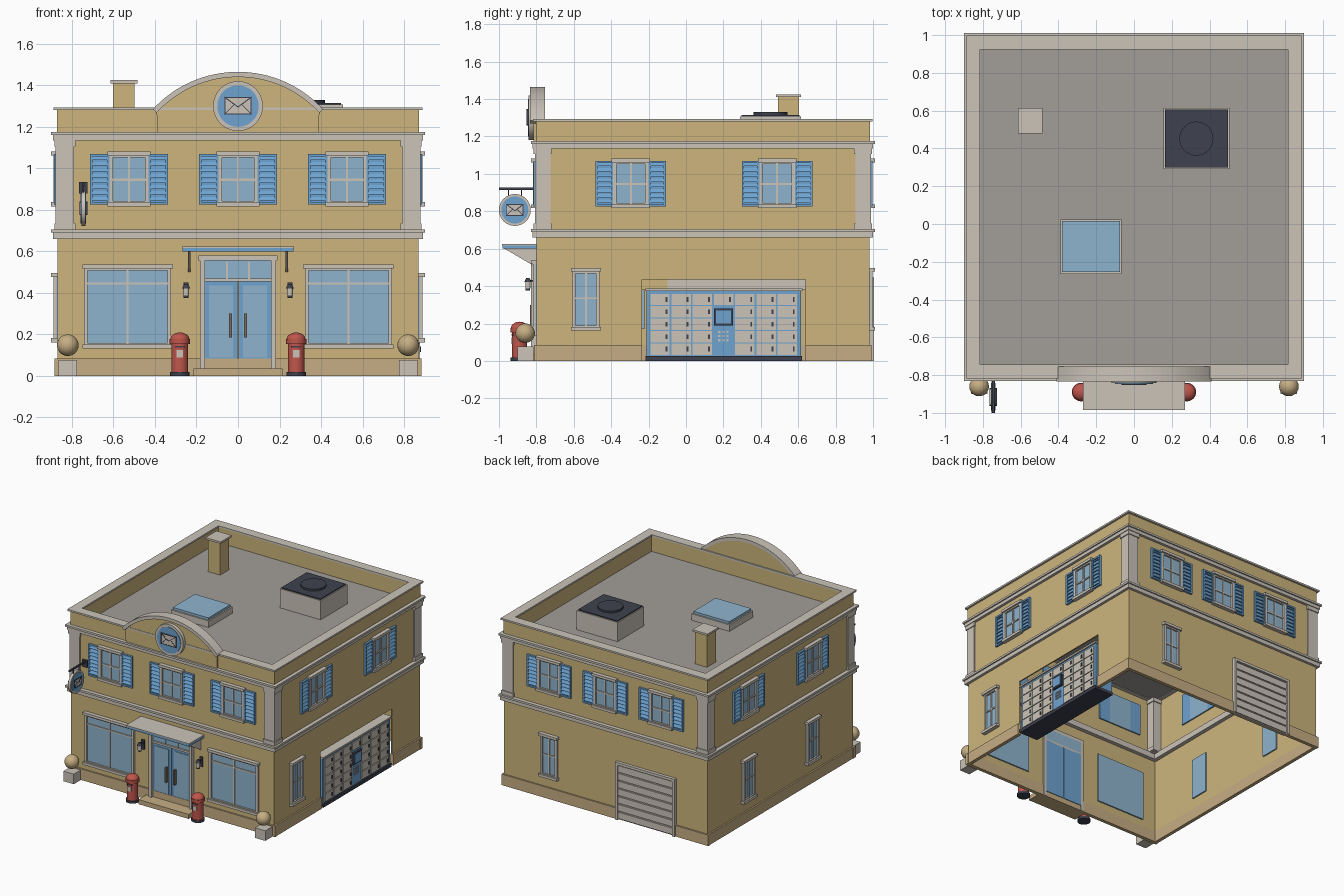
import bpy, bmesh, math
from mathutils import Vector, Matrix

cube = bpy.data.objects.get("Cube")
if cube:
    bpy.data.objects.remove(cube)


def material(name, rgb):
    lin = [((c / 255 + .055) / 1.055) ** 2.4 for c in rgb] + [1]
    m = bpy.data.materials.new(name)
    m.use_nodes = True
    m.diffuse_color = lin
    node = next(n for n in m.node_tree.nodes if n.type == 'BSDF_PRINCIPLED')
    node.inputs["Base Color"].default_value = lin
    return m


MATS = {n: material(n, c) for n, c in dict(
    wall_yellow=(205, 181, 125), plinth_tan=(198, 174, 132), pale_stone=(203, 196, 185),
    roof_grey=(162, 157, 152), trim_blue=(110, 163, 208), glass_blue=(143, 180, 206),
    dark_iron=(62, 65, 78), post_red=(192, 86, 76), bronze=(120, 108, 95)).items()}
WALL, TAN, STONE, ROOF, BLUE, GLASS, DARK, RED, BRONZE = MATS.values()

# Wall planes: origin, direction along the wall, outward direction
X, Y, Z = Vector((1, 0, 0)), Vector((0, 1, 0)), Vector((0, 0, 1))
FRONT, BACK = (-.8 * Y, X, -Y), (.98 * Y, X, Y)
RIGHT, LEFT = (.87 * X, Y, X), (-.87 * X, Y, -X)
WORLD = (0 * X, X, Y)
ACROSS = (0 * X, Y, X)


class Part:
    """Collects solids into one object."""

    def __init__(self, name):
        self.name, self.bm, self.mats = name, bmesh.new(), []

    def paint(self, verts, mat):
        if mat not in self.mats:
            self.mats.append(mat)
        for f in {f for v in verts for f in v.link_faces}:
            f.material_index = self.mats.index(mat)

    def box(self, mat, plane, u, d, z):
        o, ua, da = plane
        verts = bmesh.ops.create_cube(self.bm, size=1)["verts"]
        for v in verts:
            a, b, c = (lo + (hi - lo) * (t + .5) for (lo, hi), t in zip((u, d, z), v.co))
            v.co = o + ua * a + da * b + Z * c
        self.paint(verts, mat)

    def prism(self, mat, plane, pts, d):
        o, ua, da = plane
        base = [self.bm.verts.new(o + ua * u + Z * z + da * d[0]) for u, z in pts]
        face = self.bm.faces.new(base)
        out = bmesh.ops.extrude_face_region(self.bm, geom=[face], use_keep_orig=True)["geom"]
        top = [v for v in out if isinstance(v, bmesh.types.BMVert)]
        for v in top:
            v.co += da * (d[1] - d[0])
        self.paint(base + top, mat)

    def line(self, mat, plane, a, b, width, d):
        a, b = Vector(a), Vector(b)
        n = (b - a).orthogonal().normalized() * width / 2
        self.prism(mat, plane, [a + n, b + n, b - n, a - n], d)

    def cyl(self, mat, centre, r, depth, axis=Z, r2=None, seg=32):
        m = Matrix.Translation(centre) @ Z.rotation_difference(axis).to_matrix().to_4x4()
        self.paint(bmesh.ops.create_cone(self.bm, cap_ends=True, segments=seg, radius1=r,
                   radius2=r if r2 is None else r2, depth=depth, matrix=m)["verts"], mat)

    def ball(self, mat, centre, r, flat=1):
        m = Matrix.Translation(centre) @ Matrix.Diagonal((1, 1, flat, 1))
        self.paint(bmesh.ops.create_uvsphere(self.bm, u_segments=24, v_segments=14,
                                             radius=r, matrix=m)["verts"], mat)

    def done(self):
        bmesh.ops.recalc_face_normals(self.bm, faces=self.bm.faces)
        me = bpy.data.meshes.new(self.name)
        self.bm.to_mesh(me)
        self.bm.free()
        for m in self.mats:
            me.materials.append(m)
        ob = bpy.data.objects.new(self.name, me)
        bpy.context.collection.objects.link(ob)
        bpy.ops.object.select_all(action='DESELECT')
        ob.select_set(True)
        bpy.context.view_layer.objects.active = ob
        bpy.ops.object.shade_smooth_by_angle(angle=math.radians(35))


def ring(part, mat, inner, outer, z):
    """A band running around all four walls."""
    for plane in (FRONT, BACK):
        part.box(mat, plane, (-.87 - outer, .87 + outer), (inner, outer), z)
    for plane in (LEFT, RIGHT):
        part.box(mat, plane, (-.8 - inner, .98 + inner), (inner, outer), z)


def frame(part, mat, plane, u, z, t, d):
    for a in ((u[0], u[0] + t), (u[1] - t, u[1])):
        part.box(mat, plane, a, d, z)
    for b in ((z[0], z[0] + t), (z[1] - t, z[1])):
        part.box(mat, plane, (u[0] + t, u[1] - t), d, b)


def window(name, plane, mid, w, z, split, shutters=False):
    p = Part(name)
    u = (mid - w / 2, mid + w / 2)
    p.box(GLASS, plane, u, (-.02, .005), z)
    frame(p, STONE, plane, u, z, .018, (0, .018))
    p.box(STONE, plane, (mid - .005, mid + .005), (0, .012), z)
    p.box(STONE, plane, u, (0, .012), (split - .005, split + .005))
    for edge in z:
        p.box(STONE, plane, (u[0] - .008, u[1] + .008), (0, .03), (edge - .008, edge + .012))
    for s in (-1, 1) if shutters else ():
        a, b = sorted((mid + s * w / 2, mid + s * (w / 2 + .093)))
        p.box(BLUE, plane, (a, b), (-.02, .006), z)
        frame(p, BLUE, plane, (a, b), z, .012, (0, .016))
        for i in range(8):
            h = z[0] + .02 + i * .028
            p.prism(BLUE, (plane[0] + plane[1] * a, plane[2], plane[1]),
                    [(.005, h), (.016, h), (.005, h + .02)], (.01, b - a - .01))
    p.done()


# Shell: thin walls with an opening for the lockers, flat roof
shell = Part("walls")
for plane in (FRONT, BACK):
    shell.box(WALL, plane, (-.87, .87), (-.01, 0), (0, 1.17))
shell.box(WALL, LEFT, (-.8, .98), (-.01, 0), (0, 1.17))
for u, z in (((-.8, -.235), 0), ((.64, .98), 0), ((-.235, .64), .435)):
    shell.box(WALL, RIGHT, u, (-.01, 0), (z, 1.17))
shell.done()
plinth = Part("plinth")
for plane, u in ((FRONT, (-.885, .885)), (BACK, (-.885, -.6)), (BACK, (-.1, .885)), (LEFT, (-.8, .98)),
                 (RIGHT, (-.8, -.235)), (RIGHT, (.64, .98))):
    plinth.box(TAN, plane, u, (-.015, .012), (0, .085))
plinth.done()
roof = Part("roof_deck")
roof.box(ROOF, WORLD, (-.86, .86), (-.79, .97), (1.14, 1.16))
roof.done()
bands = Part("cornice_bands")
for low, high in ((.66, .705), (1.135, 1.175)):
    ring(bands, STONE, -.04, .02, (low, high - .015))
    ring(bands, STONE, -.04, .03, (high - .015, high))
bands.done()
parapet = Part("parapet")
ring(parapet, WALL, -.05, .003, (1.15, 1.28))
ring(parapet, STONE, -.056, .018, (1.28, 1.293))
parapet.done()

# Corner pilasters
posts = Part("corner_pilasters")
for s in (-1, 1):
    for y in ((-.808, -.725), (.905, .988)):
        mid = sum(y) / 2
        u = tuple(sorted((s * .79, s * .878)))
        posts.box(STONE, WORLD, u, y, (.7, 1.14))
        for z in ((.705, .735), (1.105, 1.135)):
            posts.box(STONE, WORLD, (u[0] - .007, u[1] + .007), (y[0] - .007, y[1] + .007), z)
posts.done()

# Windows
UP, LOW = (.825, 1.07), (.17, .485)
for u in (-.525, 0, .525):
    window("front_upper_window", FRONT, u, .19, UP, .945, True)
for u in (-.48, 0, .48):
    window("back_upper_window", BACK, u, .19, UP, .945, True)
for u in (-.295, .487):
    window("right_upper_window", RIGHT, u, .19, UP, .945, True)
    window("left_upper_window", LEFT, u, .19, UP, .945, True)
    window("left_lower_window", LEFT, u, .145, LOW, .335)
window("right_lower_window", RIGHT, -.535, .145, LOW, .335)
window("back_lower_window", BACK, .48, .145, LOW, .335)
for s in (-1, 1):
    window("shop_window", FRONT, s * .532, .42, (.14, .525), .445)

# Entrance with double doors, transom, step and canopy
door = Part("entrance")
for s in (-1, 1):
    door.box(STONE, FRONT, sorted((s * .16, s * .183)), (-.02, .03), (0, .575))
    leaf = sorted((s * .003, s * .16))
    door.box(BLUE, FRONT, leaf, (-.02, .01), (.04, .46))
    door.box(GLASS, FRONT, (leaf[0] + .02, leaf[1] - .02), (.01, .014), (.09, .435))
    door.box(BRONZE, FRONT, sorted((s * .03, s * .043)), (.012, .035), (.185, .3))
    door.box(STONE, FRONT, (s * .053 - .004, s * .053 + .004), (0, .014), (.47, .55))
door.box(STONE, FRONT, (-.19, .19), (-.02, .035), (.555, .58))
door.box(STONE, FRONT, (-.16, .16), (-.02, .02), (.455, .47))
door.box(GLASS, FRONT, (-.16, .16), (-.02, .008), (.47, .555))
door.box(TAN, FRONT, (-.215, .215), (0, .11), (0, .035))
door.done()
canopy = Part("canopy")
canopy.box(BLUE, FRONT, (-.268, .268), (0, .18), (.6, .617))
canopy.box(STONE, FRONT, (-.27, .27), (0, .184), (.617, .624))
for s in (-1, 1):
    canopy.prism(STONE, ACROSS, [(-.97, .6), (-.8, .6), (-.8, .5)], (s * .235 - .007, s * .235 + .007))
canopy.done()

# Things paired either side of the door
for s in (-1, 1):
    lamp = Part("wall_lamp")
    lamp.box(DARK, FRONT, (s * .25 - .012, s * .25 + .012), (0, .01), (.375, .45))
    at = Vector((s * .25, -.845, 0))
    lamp.cyl(STONE, at + Z * .405, .014, .036, seg=16)
    lamp.cyl(DARK, at + Z * .433, .02, .022, r2=.008, seg=16)
    lamp.cyl(DARK, at + Z * .382, .012, .012, seg=16)
    lamp.box(DARK, FRONT, (s * .25 - .004, s * .25 + .004), (0, .045), (.425, .433))
    lamp.done()
    pillar = Part("post_box")
    at = Vector((s * .28, -.89, 0))
    pillar.cyl(DARK, at + Z * .009, .047, .018)
    pillar.cyl(RED, at + Z * .085, .04, .14)
    pillar.cyl(RED, at + Z * .165, .049, .024)
    pillar.ball(RED, at + Z * .175, .046, .75)
    pillar.box(DARK, FRONT, (at.x - .022, at.x + .022), (.12, .132), (.137, .145))
    pillar.box(STONE, FRONT, (at.x - .016, at.x + .016), (.12, .133), (.09, .125))
    pillar.done()
    stone = Part("corner_ball")
    stone.box(STONE, FRONT, (s * .82 - .044, s * .82 + .044), (.015, .1), (0, .078))
    stone.ball(TAN, (s * .82, -.86, .148), .052)
    stone.done()


def envelope(part, plane, u, z, w, h, d):
    a, b, c, e = u - w, u + w, z - h, z + h
    part.box(STONE, plane, (a, b), (d, d + .006), (c, e))
    frame(part, DARK, plane, (a, b), (c, e), .005, (d, d + .008))
    for s in (a, b):
        part.line(DARK, plane, (s, e), (u, z - h * .15), .005, (d, d + .008))
        part.line(DARK, plane, (s, c), (u + (s - u) * .3, z + h * .1), .004, (d, d + .008))


# Arched pediment and round emblem
gable = Part("arched_pediment")
HALF = math.asin(.41 / .557)
arc = lambda r: [(r * math.sin(t), .908 + r * math.cos(t))
                 for t in (HALF * (i / 16 - 1) for i in range(33))]
outer, inner = arc(.557), arc(.532)
gable.prism(WALL, FRONT, [(-.39, 1.175)] + inner + [(.39, 1.175)], (-.045, .015))
for i in range(32):
    gable.prism(STONE, FRONT, [outer[i], outer[i + 1], inner[i + 1], inner[i]], (-.045, .033))
gable.done()
emblem = Part("round_emblem")
emblem.cyl(STONE, (0, -.825, 1.3), .12, .034, Y, seg=48)
emblem.cyl(BLUE, (0, -.843, 1.3), .1, .006, Y, seg=48)
envelope(emblem, FRONT, 0, 1.302, .066, .042, .045)
emblem.done()

# Hanging sign
sign = Part("hanging_sign")
AT = Vector((-.745, -.915, .807))
sign.box(DARK, FRONT, (AT.x - .02, AT.x + .02), (0, .012), (.88, .935))
sign.box(DARK, FRONT, (AT.x - .006, AT.x + .006), (0, .2), (.915, .926))
for y in (.08, .15):
    sign.box(DARK, FRONT, (AT.x - .003, AT.x + .003), (y - .003, y + .003), (.87, .92))
sign.cyl(STONE, AT, .085, .02, X, seg=40)
sign.cyl(BLUE, AT, .072, .026, X, seg=40)
for out in (X, -X):
    envelope(sign, (X * AT.x, Y, out), AT.y, AT.z, .046, .031, .011)
sign.done()

# Parcel lockers in the right wall
lock = Part("parcel_lockers")
lock.box(DARK, RIGHT, (-.217, .62), (-.15, .012), (0, .025))
lock.box(BLUE, RIGHT, (-.21, .615), (-.15, 0), (.025, .375))
lock.box(STONE, RIGHT, (-.217, .622), (-.15, .012), (.375, .388))
lock.box(STONE, RIGHT, (-.1, .64), (-.15, -.14), (.38, .44))
lock.box(WALL, RIGHT, (-.235, -.1), (-.15, -.14), (.38, .44))
for col in range(7):
    u = -.195 + col * .1135
    for row in range(5):
        z = .032 + row * .0665
        if col == 3 and row < 4:
            continue
        lock.box(STONE, RIGHT, (u + .004, u + .108), (0, .007), (z, z + .061))
        lock.box(DARK, RIGHT, (u + .085, u + .095), (.007, .012), (z + .018, z + .044))
lock.box(DARK, RIGHT, (.15, .25), (0, .016), (.19, .28))
lock.box(BLUE, RIGHT, (.16, .24), (.016, .019), (.2, .27))
for i in range(9):
    u, z = .172 + i % 3 * .022, .105 + i // 3 * .022
    lock.box(STONE, RIGHT, (u, u + .012), (0, .006), (z, z + .012))
lock.done()

# Roller door at the back
roller = Part("roller_door")
roller.box(STONE, BACK, (-.59, -.11), (-.02, .006), (0, .43))
for u in ((-.605, -.585), (-.115, -.095)):
    roller.box(STONE, BACK, u, (0, .024), (0, .445))
roller.box(STONE, BACK, (-.585, -.115), (0, .024), (.425, .445))
for i in range(7):
    roller.box(STONE, BACK, (-.585, -.115), (0, .014), (.008 + i * .06, .058 + i * .06))
roller.done()

# Rooftop: chimney, skylight, cooling unit
chimney = Part("chimney")
chimney.box(WALL, WORLD, (-.602, -.498), (.493, .603), (1.15, 1.41))
chimney.box(STONE, WORLD, (-.615, -.485), (.48, .615), (1.41, 1.425))
chimney.done()
sky = Part("skylight")
sky.box(STONE, WORLD, (-.39, -.065), (-.265, .025), (1.15, 1.21))
sky.box(GLASS, WORLD, (-.38, -.075), (-.255, .015), (1.21, 1.228))
sky.done()
unit = Part("cooling_unit")
unit.box(STONE, WORLD, (.155, .505), (.29, .615), (1.15, 1.308))
unit.box(DARK, WORLD, (.163, .497), (.298, .607), (1.308, 1.316))
unit.cyl(DARK, (.33, .452, 1.322), .09, .016, seg=40)
unit.done()
